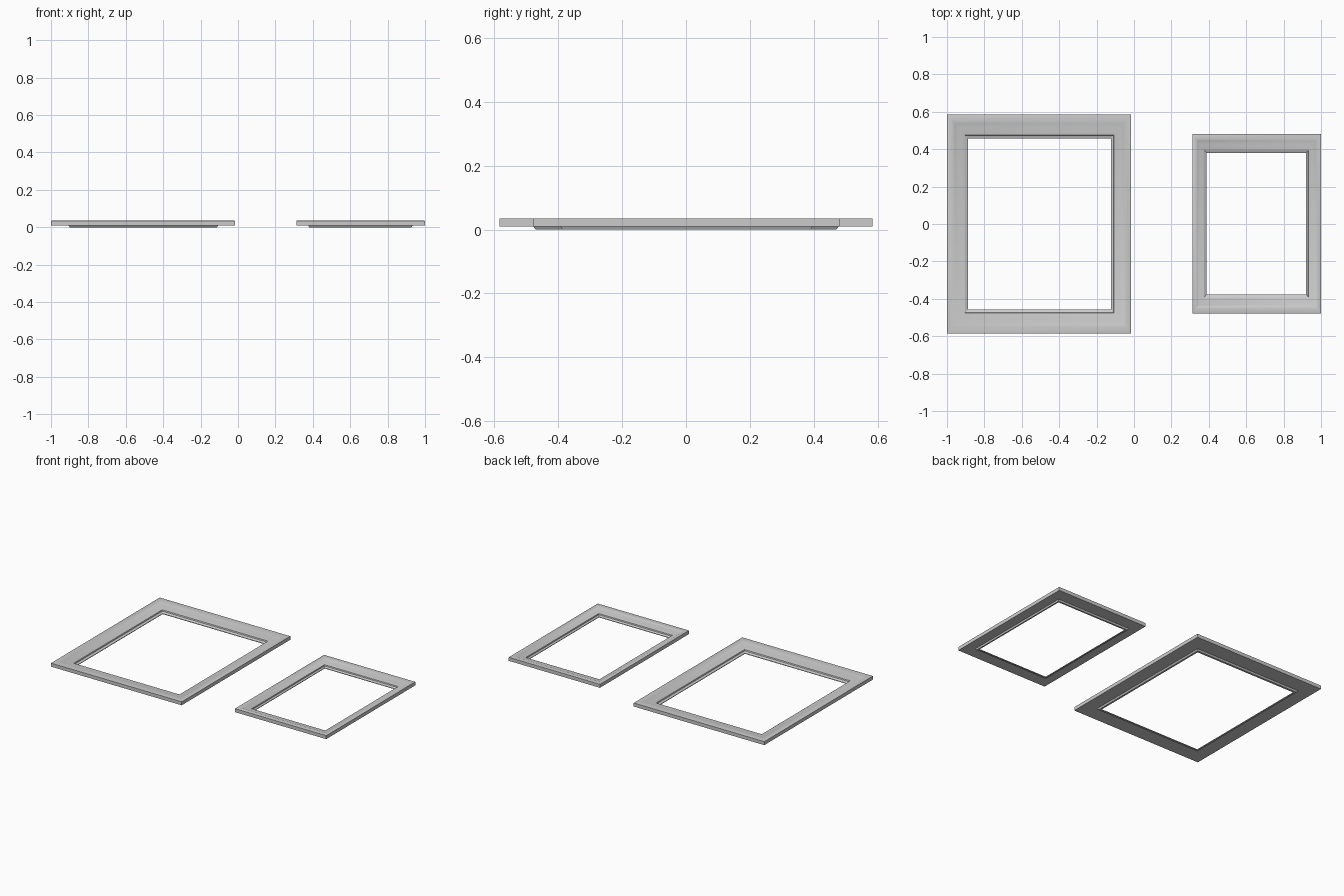
import bpy, bmesh, math

if "Cube" in bpy.data.objects:
    bpy.data.objects.remove(bpy.data.objects["Cube"])

# Moulding cross-section: (fraction from outer edge to opening, height)
PROFILE = [(0, .01), (0, .034), (.03, .035), (.27, .0345), (.34, .0325),
           (.42, .029), (.52, .0265), (.65, .0235), (.78, .02), (.85, .0175),
           (.87, .010), (.92, .0075), (.97, .0055), (1, .004), (1, 0),
           (.89, 0), (.86, .005), (.83, .01)]


def make_frame(name, outer, inner):
    """Sweep the moulding around four mitred corners; bounds are x0, x1, y0, y1."""
    bm = bmesh.new()
    rings = []
    for ix, iy in ((0, 2), (1, 2), (1, 3), (0, 3)):
        ring = []
        for t, z in PROFILE:
            x = outer[ix] + (inner[ix] - outer[ix]) * t
            y = outer[iy] + (inner[iy] - outer[iy]) * t
            ring.append(bm.verts.new((x, y, z)))
        rings.append(ring)
    n = len(PROFILE)
    for c in range(4):
        a, b = rings[c], rings[(c + 1) % 4]
        for i in range(n):
            j = (i + 1) % n
            bm.faces.new((a[i], b[i], b[j], a[j]))
    bmesh.ops.recalc_face_normals(bm, faces=bm.faces)
    mesh = bpy.data.meshes.new(name)
    bm.to_mesh(mesh)
    bm.free()
    ob = bpy.data.objects.new(name, mesh)
    bpy.context.collection.objects.link(ob)
    bpy.ops.object.select_all(action='DESELECT')
    ob.select_set(True)
    bpy.context.view_layer.objects.active = ob
    bpy.ops.object.shade_smooth_by_angle(angle=math.radians(25))
    return ob


# Large frame on the left, small frame on the right
make_frame("large_picture_frame", (-1, -.015, -.585, .585), (-.888, -.124, -.457, .457))
make_frame("small_picture_frame", (.312, 1, -.478, .481), (.388, .92, -.376, .379))
